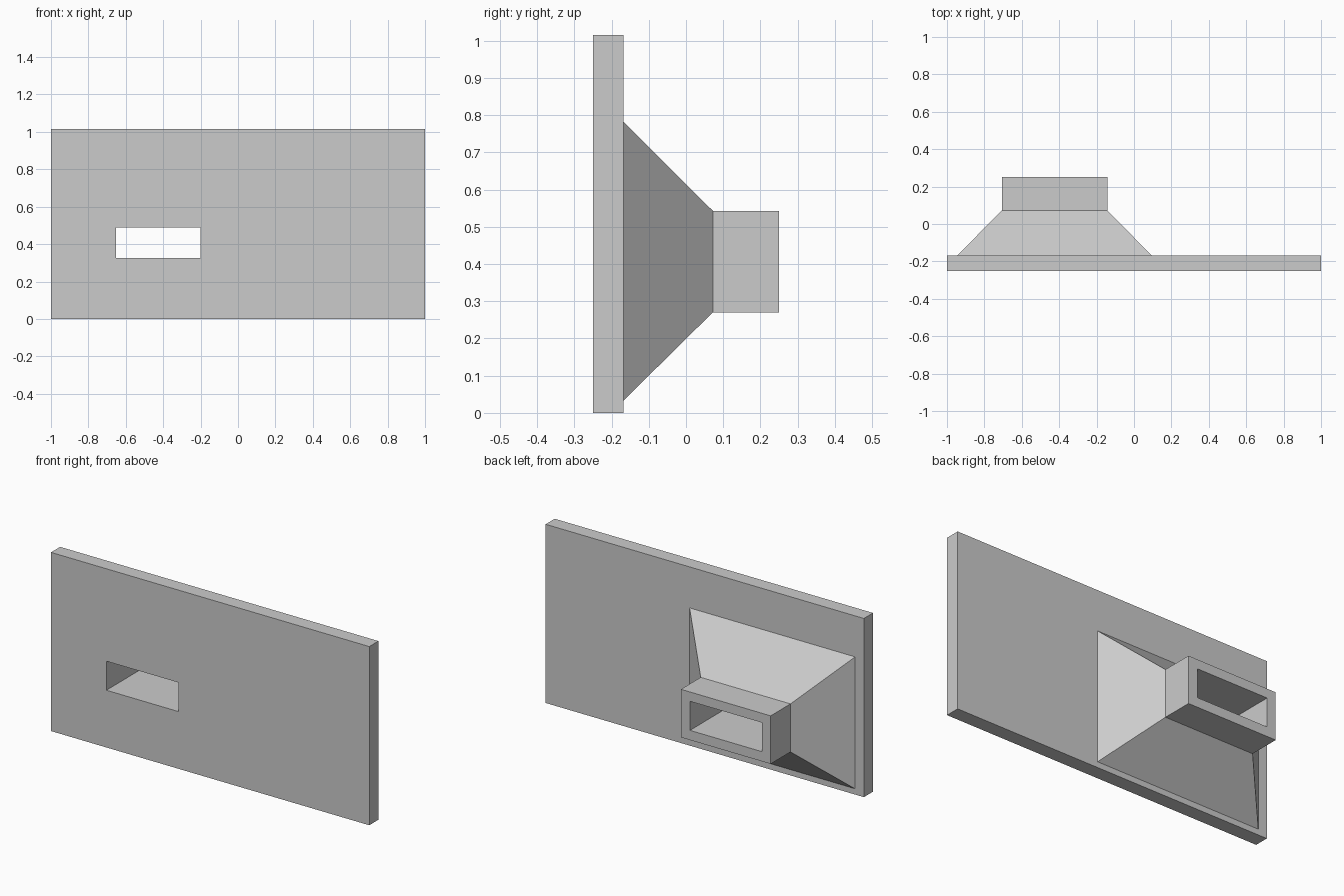
import bpy

cube = bpy.data.objects.get("Cube")
if cube:
    bpy.data.objects.remove(cube, do_unlink=True)

# One plain grey for everything
grey = bpy.data.materials.new("plain_grey")
grey.use_nodes = True
grey.diffuse_color = (0.6, 0.6, 0.6, 1)
grey.node_tree.nodes["Principled BSDF"].inputs["Base Color"].default_value = (0.6, 0.6, 0.6, 1)

# Rectangular outlines as (x min, x max, z min, z max)
PLATE = (-1.0, 1.0, 0.0, 1.015)
FLARE = (-0.945, 0.095, 0.033, 0.782)
NECK = (-0.707, -0.143, 0.27, 0.543)
SLOT = (-0.652, -0.2, 0.325, 0.49)

# Depths along y
FRONT, PLATE_BACK, NECK_START, SPOUT_END = -0.25, -0.168, 0.072, 0.25


def loft(name, rings):
    """Join successive rectangles, each an (outline, depth) pair, with flat walls."""
    verts, faces = [], []
    for (x0, x1, z0, z1), y in rings:
        verts += [(x0, y, z0), (x1, y, z0), (x1, y, z1), (x0, y, z1)]
    for r in range(len(rings) - 1):
        a, b = 4 * r, 4 * r + 4
        for i in range(4):
            j = (i + 1) % 4
            faces.append((a + j, a + i, b + i, b + j))
    mesh = bpy.data.meshes.new(name)
    mesh.from_pydata(verts, [], faces)
    mesh.materials.append(grey)
    obj = bpy.data.objects.new(name, mesh)
    bpy.context.collection.objects.link(obj)
    return obj


# Wide plate, open where the slot and the flared housing meet it
loft("mounting_plate", [(SLOT, FRONT), (PLATE, FRONT), (PLATE, PLATE_BACK), (FLARE, PLATE_BACK)])

# Sloped housing tapering from the plate to the spout
loft("flared_housing", [(FLARE, PLATE_BACK), (NECK, NECK_START)])

# Straight spout with a rim around the slot
loft("spout", [(NECK, NECK_START), (NECK, SPOUT_END), (SLOT, SPOUT_END)])

# Inner walls of the slot running right through
loft("slot_lining", [(SLOT, SPOUT_END), (SLOT, FRONT)])
